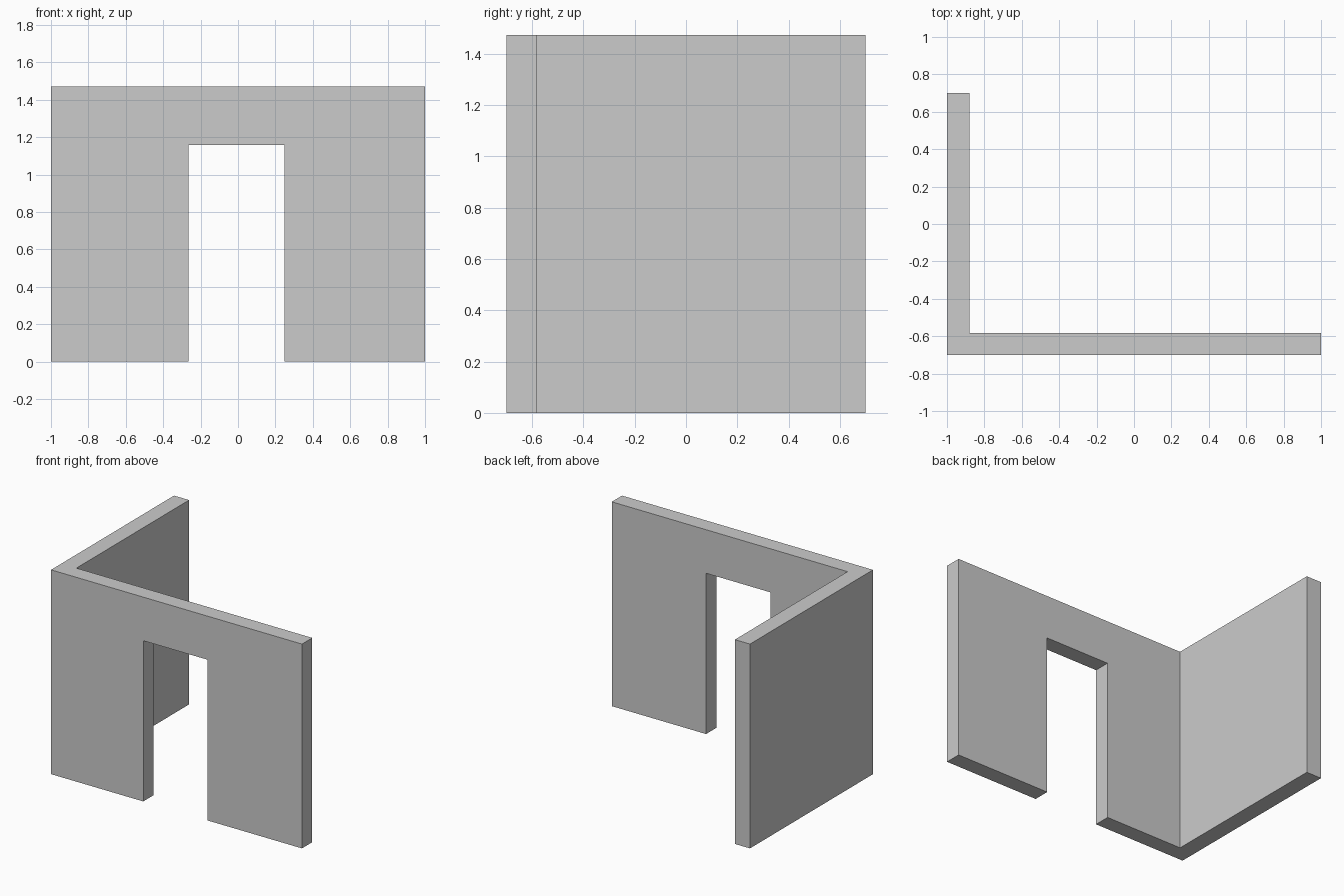
import bpy, bmesh

if "Cube" in bpy.data.objects:
    bpy.data.objects.remove(bpy.data.objects["Cube"])

HEIGHT = 1.472

def prism(name, plan, z0, z1):
    """Extrude a plan outline (x, y) from z0 up to z1."""
    bm = bmesh.new()
    base = bm.faces.new([bm.verts.new((x, y, z0)) for x, y in plan])
    ext = bmesh.ops.extrude_face_region(bm, geom=[base])
    top = [v for v in ext["geom"] if isinstance(v, bmesh.types.BMVert)]
    bmesh.ops.translate(bm, verts=top, vec=(0, 0, z1 - z0))
    bmesh.ops.recalc_face_normals(bm, faces=bm.faces)
    mesh = bpy.data.meshes.new(name)
    bm.to_mesh(mesh)
    bm.free()
    obj = bpy.data.objects.new(name, mesh)
    bpy.context.collection.objects.link(obj)
    return obj

# L-shaped corner wall: long front leg, shorter left leg
wall = prism("corner_wall", [(-1, -0.7), (1, -0.7), (1, -0.583),
                             (-0.88, -0.583), (-0.88, 0.7), (-1, 0.7)], 0, HEIGHT)
gray = bpy.data.materials.new("light gray")
gray.diffuse_color = (0.6, 0.6, 0.6, 1)
gray.use_nodes = True
gray.node_tree.nodes["Principled BSDF"].inputs["Base Color"].default_value = gray.diffuse_color
wall.data.materials.append(gray)

# Doorway cut through the front leg, open at the floor
cutter = prism("doorway_cutter", [(-0.265, -0.9), (0.248, -0.9),
                                  (0.248, -0.4), (-0.265, -0.4)], -0.2, 1.158)
cutter.data.materials.append(gray)
cutter.hide_render = True
cutter.display_type = 'WIRE'
cut = wall.modifiers.new("doorway", 'BOOLEAN')
cut.operation = 'DIFFERENCE'
cut.solver = 'EXACT'
cut.object = cutter
